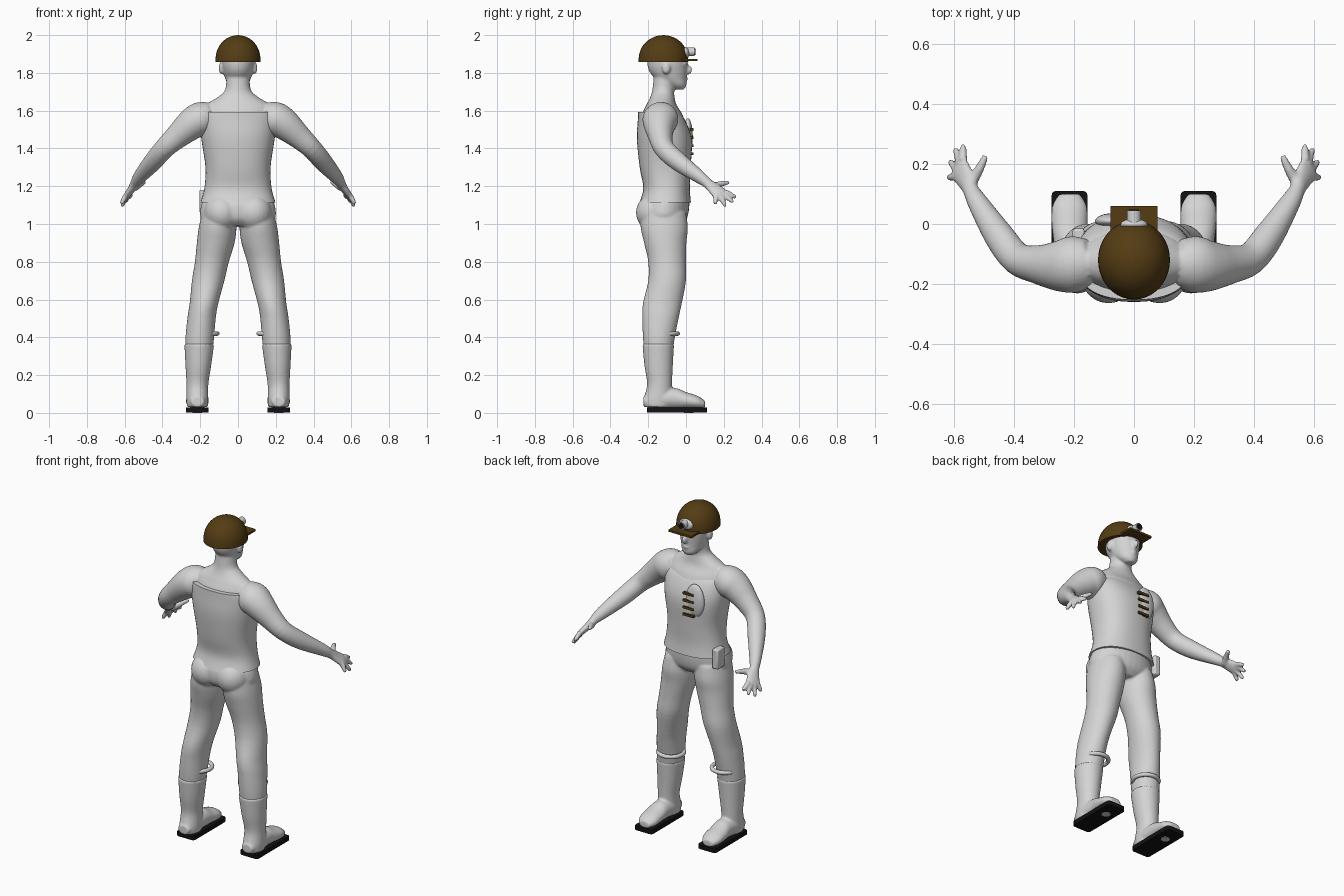
import bpy, bmesh, math
from mathutils import Vector, Matrix

if "Cube" in bpy.data.objects:
    bpy.data.objects.remove(bpy.data.objects["Cube"])

X, Y, Z = Vector((1, 0, 0)), Vector((0, 1, 0)), Vector((0, 0, 1))


def material(name, rgb):
    m = bpy.data.materials.new(name)
    m.use_nodes = True
    m.diffuse_color = (*rgb, 1)
    node = next(n for n in m.node_tree.nodes if n.type == 'BSDF_PRINCIPLED')
    node.inputs["Base Color"].default_value = (*rgb, 1)
    return m


GREY = material("plain grey", (0.66, 0.66, 0.66))
BROWN = material("leather brown", (0.09, 0.046, 0.007))
BLACK = material("rubber black", (0.006, 0.006, 0.006))


def smooth_rings(rings, steps=4):
    """Catmull-Rom interpolation of (x, y, z, half width, half depth) rings."""
    p = [Vector(r) for r in rings]
    p = [p[0]] + p + [p[-1]]
    out = []
    for i in range(1, len(p) - 2):
        a, b, c, d = p[i - 1:i + 3]
        for k in range(steps):
            t = k / steps
            out.append((b * 2 + (c - a) * t + (a * 2 - b * 5 + c * 4 - d) * t ** 2
                        + (b * 3 - a - c * 3 + d) * t ** 3) * 0.5)
    return out + [p[-1]]


def loft(bm, rings, u=X, v=Y, ref=None, power=2.0, sides=32):
    """Skin rings in plane u, v; with ref, rings stay square to the path."""
    rings = smooth_rings(rings)
    loops = []
    for i, r in enumerate(rings):
        if ref:
            t = rings[min(i + 1, len(rings) - 1)].xyz - rings[max(i - 1, 0)].xyz
            v = t.cross(ref).normalized()
            u = v.cross(t).normalized()
        loop = []
        for k in range(sides):
            ang = math.tau * k / sides
            c, s = math.cos(ang), math.sin(ang)
            c = math.copysign(abs(c) ** (2 / power), c)
            s = math.copysign(abs(s) ** (2 / power), s)
            loop.append(bm.verts.new(r.xyz + u * (c * r[3]) + v * (s * r[4])))
        loops.append(loop)
    for a, b in zip(loops, loops[1:]):
        for k in range(sides):
            n = (k + 1) % sides
            bm.faces.new((a[k], a[n], b[n], b[k]))
    bm.faces.new(loops[0])
    bm.faces.new(loops[-1])


def ball(bm, centre, size):
    bmesh.ops.create_uvsphere(bm, u_segments=24, v_segments=16, radius=1,
                              matrix=Matrix.Translation(centre) @ Matrix.Diagonal((*size, 1)))


def box(bm, centre, size):
    bmesh.ops.create_cube(bm, size=1,
                          matrix=Matrix.Translation(centre) @ Matrix.Diagonal((*size, 1)))


def disc(bm, centre, radius, depth, turn=0):
    bmesh.ops.create_cone(bm, cap_ends=True, segments=24, radius1=radius, radius2=radius, depth=depth,
                          matrix=Matrix.Translation(centre) @ Matrix.Rotation(turn, 4, 'X'))


def finish(bm, name, mat, voxel=0, bevel=0):
    bmesh.ops.recalc_face_normals(bm, faces=bm.faces)
    me = bpy.data.meshes.new(name)
    bm.to_mesh(me)
    bm.free()
    me.materials.append(mat)
    me.polygons.foreach_set("use_smooth", [True] * len(me.polygons))
    me.set_sharp_from_angle(angle=math.radians(40))
    ob = bpy.data.objects.new(name, me)
    bpy.context.collection.objects.link(ob)
    if voxel:
        m = ob.modifiers.new("Fuse", 'REMESH')
        m.mode, m.voxel_size, m.use_smooth_shade = 'VOXEL', voxel, True
        m = ob.modifiers.new("Soften", 'SMOOTH')
        m.factor, m.iterations = 0.5, 4
    if bevel:
        m = ob.modifiers.new("Bevel", 'BEVEL')
        m.width, m.segments = bevel, 2
    return ob


# Body: torso, neck and head, fused with limbs
body = bmesh.new()
loft(body, [(0, -.12, .99, .12, .09), (0, -.12, 1.03, .195, .125), (0, -.115, 1.1, .195, .133),
            (0, -.1, 1.18, .17, .115), (0, -.11, 1.3, .165, .125), (0, -.115, 1.45, .185, .135),
            (0, -.125, 1.57, .19, .11), (0, -.13, 1.63, .17, .08), (0, -.125, 1.67, .11, .065),
            (0, -.12, 1.71, .068, .058), (0, -.11, 1.79, .062, .06)])
loft(body, [(0, -.035, 1.712, .025, .025), (0, -.05, 1.735, .05, .052), (0, -.08, 1.77, .068, .082),
            (0, -.095, 1.81, .08, .1), (0, -.1, 1.86, .088, .105), (0, -.105, 1.92, .08, .09),
            (0, -.11, 1.96, .05, .06)])
ball(body, (0, .01, 1.815), (.014, .024, .024))
ball(body, (0, -.012, 1.768), (.024, .022, .016))
ball(body, (0, -.008, 1.848), (.05, .018, .014))

for s in (1, -1):
    ball(body, (s * .09, -.105, 1.825), (.012, .022, .032))
    ball(body, (s * .085, -.165, 1.06), (.095, .1, .1))
    # Leg
    loft(body, [(s * x, y, z, a, b) for x, y, z, a, b in (
        (.1, -.12, 1.06, .09, .12), (.108, -.115, .98, .1, .125), (.118, -.11, .9, .1, .112),
        (.138, -.1, .8, .09, .1), (.158, -.1, .7, .086, .1), (.18, -.125, .58, .076, .103),
        (.193, -.135, .5, .075, .096), (.205, -.145, .36, .074, .08), (.215, -.14, .15, .05, .058))])
    # Arm and palm
    spread = Vector((s * -.38, .87, .3))
    loft(body, [(s * x, y, z, a, b) for x, y, z, a, b in (
        (.15, -.13, 1.565, .08, .08), (.2, -.135, 1.555, .095, .09), (.25, -.14, 1.525, .085, .083),
        (.32, -.135, 1.465, .065, .066), (.39, -.115, 1.4, .054, .054), (.45, -.04, 1.33, .05, .05),
        (.52, .07, 1.25, .034, .036), (.545, .115, 1.215, .028, .025), (.56, .145, 1.19, .036, .02),
        (.577, .175, 1.165, .043, .018), (.585, .19, 1.155, .038, .014))], ref=spread)
    # Fingers, index to little, then thumb
    knuckle = Vector((s * .582, .185, 1.16))
    tips = ((.57, .265, 1.14), (.595, .25, 1.115), (.615, .21, 1.093), (.62, .155, 1.105))
    for i, (x, y, z) in enumerate(tips):
        root = knuckle + spread * (.03 - .02 * i)
        tip = Vector((s * x, y, z))
        loft(body, [(*root, .015, .015), (*root.lerp(tip, .6), .013, .013), (*tip, .009, .009)],
             ref=spread, sides=12)
    loft(body, [(s * .545, .135, 1.195, .022, .02), (s * .515, .185, 1.212, .016, .016),
                (s * .495, .228, 1.22, .01, .01)], ref=Z, sides=12)
finish(body, "body", GREY, voxel=.007)

# Sleeveless shirt
shirt = bmesh.new()
loft(shirt, [(0, -.11, 1.115, .198, .136), (0, -.103, 1.19, .178, .123), (0, -.11, 1.3, .172, .135),
             (0, -.115, 1.45, .194, .145), (0, -.13, 1.55, .2, .125), (0, -.145, 1.592, .185, .108)],
     power=2.3, sides=48)
finish(shirt, "shirt", GREY)

# Chest panel with brown straps
panel = bmesh.new()
ball(panel, (-.07, .01, 1.46), (.06, .026, .1))
finish(panel, "chest_panel", GREY)
straps = bmesh.new()
for i in range(4):
    box(straps, (-.04, .03, 1.5 - .043 * i), (.07, .018, .014))
finish(straps, "chest_straps", BROWN)

# Hip pouch
pouch = bmesh.new()
box(pouch, (-.185, -.05, 1.12), (.04, .07, .12))
finish(pouch, "hip_pouch", GREY, bevel=.008)

# Boots, soles and shin rings
for s, side in ((1, "left"), (-1, "right")):
    boot = bmesh.new()
    loft(boot, [(s * x, y, z, a, b) for x, y, z, a, b in (
        (.205, -.147, .365, .079, .084), (.21, -.145, .25, .068, .075), (.215, -.14, .15, .058, .066),
        (.215, -.15, .07, .058, .075), (.215, -.15, .03, .055, .073))])
    loft(boot, [(s * x, y, z, a, b) for x, y, z, a, b in (
        (.215, -.225, .06, .035, .026), (.215, -.15, .07, .056, .048), (.213, -.06, .076, .056, .056),
        (.215, 0, .066, .06, .044), (.215, .06, .056, .058, .035), (.215, .1, .045, .035, .02))],
         v=Z)
    finish(boot, side + "_boot", GREY, voxel=.007)

    sole = bmesh.new()
    box(sole, (s * .215, -.048, .016), (.12, .316, .026))
    bmesh.ops.bevel(sole, geom=[e for e in sole.edges
                                if abs(e.verts[0].co.z - e.verts[1].co.z) > .01],
                    offset=.015, segments=3, affect='EDGES', profile=.5)
    finish(sole, side + "_sole", BLACK)
    stud = bmesh.new()
    disc(stud, (s * .215, .015, .003), .025, .006)
    finish(stud, side + "_sole_stud", GREY)

    bpy.ops.mesh.primitive_torus_add(location=(s * .182, -.116, .42), major_radius=.072,
                                     minor_radius=.012, major_segments=40, minor_segments=12)
    ring = bpy.context.object
    ring.name = side + "_shin_ring"
    ring.data.materials.append(GREY)
    bpy.ops.object.shade_smooth()

# Helmet dome and peak
helmet = bmesh.new()
loft(helmet, [(0, -.12, z, .12 * r, .132 * r) for z, r in (
    (1.858, 1), (1.9, .965), (1.94, .84), (1.972, .62), (1.993, .32), (2.0, .02))], sides=40)
finish(helmet, "helmet", BROWN)
peak = bmesh.new()
box(peak, (0, -.005, 1.868), (.156, .13, .012))
finish(peak, "helmet_peak", BROWN)

# Head lamp
mount = bmesh.new()
ball(mount, (0, -.002, 1.905), (.045, .02, .032))
disc(mount, (0, .022, 1.912), .023, .046, math.pi / 2)
finish(mount, "lamp_mount", GREY)
lens = bmesh.new()
disc(lens, (0, .046, 1.912), .017, .006, math.pi / 2)
finish(lens, "lamp_lens", BLACK)
